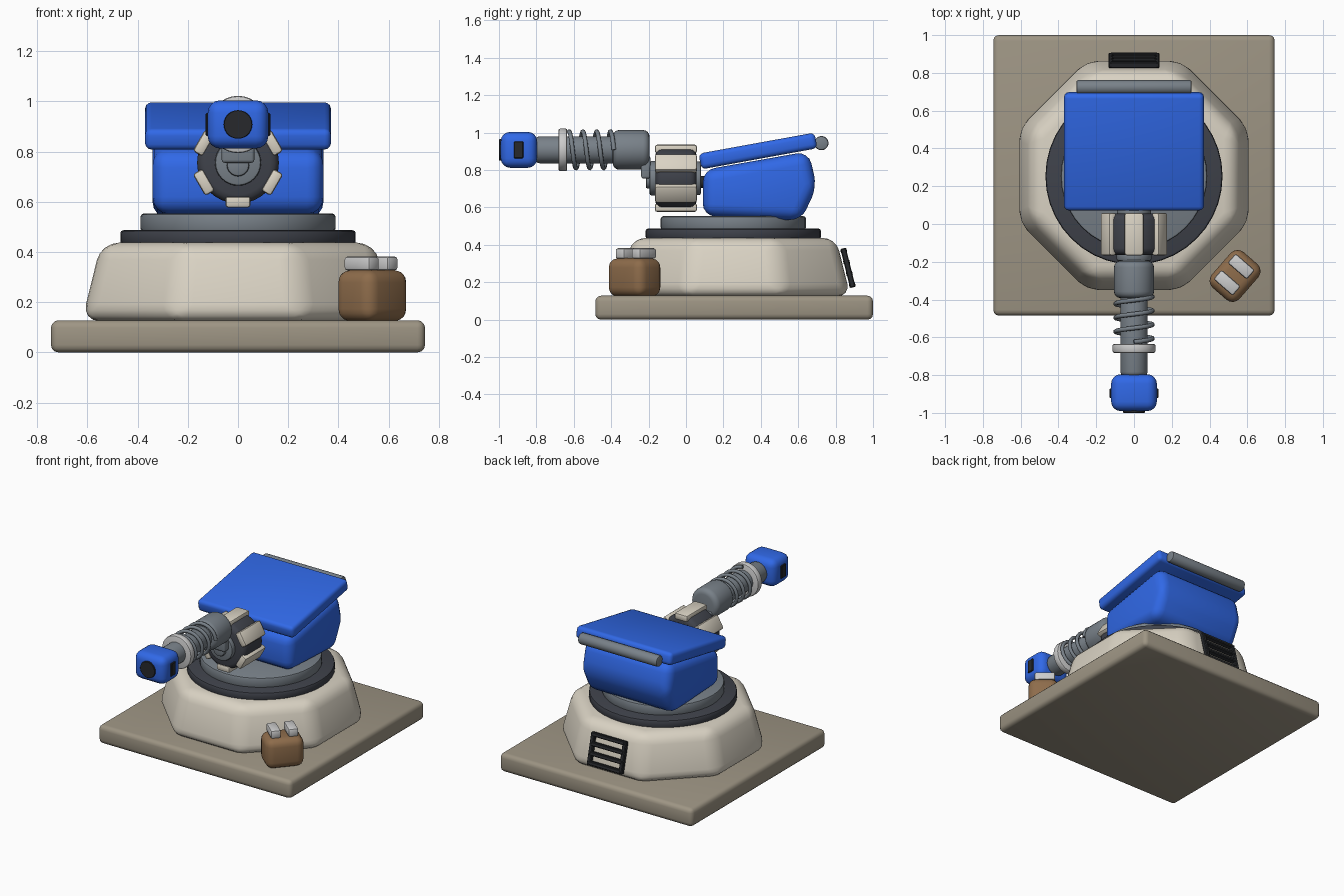
import bpy, bmesh
from math import radians, pi, sin, cos
from mathutils import Matrix, Vector

if "Cube" in bpy.data.objects:
    bpy.data.objects.remove(bpy.data.objects["Cube"])

MATS = {}
COLOURS = {
    "tan": (0.34, 0.30, 0.23), "cream": (0.70, 0.65, 0.55), "blue": (0.03, 0.14, 0.80),
    "brown": (0.27, 0.15, 0.07), "dark": (0.05, 0.055, 0.07), "black": (0.02, 0.022, 0.025),
    "steel": (0.19, 0.22, 0.25), "light": (0.55, 0.56, 0.56),
}
for key, rgb in COLOURS.items():
    MATS[key] = bpy.data.materials.new(key)
    MATS[key].diffuse_color = (*rgb, 1)


def finish(bm, name, mat, bevel=0.0, segs=3, min_angle=25):
    """Bevel the sharp edges, make the object, smooth it by angle."""
    bmesh.ops.recalc_face_normals(bm, faces=bm.faces)
    if bevel:
        edges = [e for e in bm.edges if e.calc_face_angle(0) > radians(min_angle)]
        bmesh.ops.bevel(bm, geom=edges, offset=bevel, segments=segs, profile=0.5,
                        affect='EDGES', clamp_overlap=True)
    me = bpy.data.meshes.new(name)
    bm.to_mesh(me)
    bm.free()
    ob = bpy.data.objects.new(name, me)
    bpy.context.collection.objects.link(ob)
    me.materials.append(MATS[mat])
    bpy.ops.object.select_all(action='DESELECT')
    bpy.context.view_layer.objects.active = ob
    ob.select_set(True)
    bpy.ops.object.shade_smooth_by_angle(angle=radians(35))
    return ob


def box(name, mat, loc, size, bevel=0.01, segs=3, rot=(0, 0, 0)):
    bm = bmesh.new()
    bmesh.ops.create_cube(bm, size=1)
    bmesh.ops.scale(bm, vec=size, verts=bm.verts)
    ob = finish(bm, name, mat, bevel, segs)
    ob.location, ob.rotation_euler = loc, rot
    return ob


def cyl(name, mat, a, b, r, r2=None, sides=32, bevel=0.01, segs=2, turn=0):
    """Cylinder or cone from point a to point b."""
    a, b = Vector(a), Vector(b)
    bm = bmesh.new()
    bmesh.ops.create_cone(bm, cap_ends=True, segments=sides, radius1=r,
                          radius2=r if r2 is None else r2, depth=(b - a).length)
    bmesh.ops.rotate(bm, cent=(0, 0, 0), matrix=Matrix.Rotation(turn, 3, 'Z'), verts=bm.verts)
    ob = finish(bm, name, mat, bevel, segs)
    ob.rotation_euler = (b - a).to_track_quat('Z', 'Y').to_euler()
    ob.location = (a + b) / 2
    return ob


CY = 0.257   # turntable centre
HZ = 0.756   # drum axis height
AZ = 0.908   # barrel axis height

# Base slab and eight-sided housing
box("base_plate", "tan", (0, 0.2575, 0.064), (1.49, 1.485, 0.128), 0.03)
k = 1 / cos(pi / 8)
cyl("housing", "cream", (0, CY, 0.125), (0, CY, 0.437), 0.622 * k, 0.545 * k,
    sides=8, bevel=0.07, segs=4, turn=pi / 8)

# Turntable rings
cyl("turntable_ring", "dark", (0, CY - 0.004, 0.43), (0, CY - 0.004, 0.487), 0.469, sides=40, bevel=0.013)
cyl("turntable_disc", "steel", (0, CY - 0.004, 0.48), (0, CY - 0.004, 0.553), 0.388, sides=40, bevel=0.012)

# Turret body: side profile extruded across
profile = [(0.09, 0.555), (0.615, 0.53), (0.70, 0.71), (0.655, 0.90), (0.09, 0.80)]
bm = bmesh.new()
face = bm.faces.new([bm.verts.new((-0.34, y, z)) for y, z in profile])
ext = bmesh.ops.extrude_face_region(bm, geom=[face])
bmesh.ops.translate(bm, vec=(0.68, 0, 0),
                    verts=[v for v in ext["geom"] if isinstance(v, bmesh.types.BMVert)])
finish(bm, "turret_body", "blue", 0.065, 4, 10)

# Sloping lid and rear rod
box("lid", "blue", (0, 0.385, 0.902), (0.74, 0.63, 0.085), 0.025, 3, (radians(10.3), 0, 0))
cyl("rear_rod", "steel", (-0.305, 0.724, 0.944), (0.305, 0.724, 0.944), 0.038, sides=20)

# Drum with six cream pads around the y axis
cyl("drum", "dark", (0, -0.163, HZ), (0, 0.055, HZ), 0.163, sides=32, bevel=0.035, segs=3)
for i in range(6):
    a = i * pi / 3
    box(f"drum_pad_{i + 1}", "cream", (0.157 * sin(a), -0.054, HZ + 0.157 * cos(a)),
        (0.10, 0.225, 0.045), 0.012, 2, (0, a, 0))
cyl("drum_front_flange", "steel", (0, -0.195, HZ), (0, -0.15, HZ), 0.092)
cyl("drum_front_cap", "steel", (0, -0.215, HZ - 0.01), (0, -0.18, HZ - 0.01), 0.045, sides=20)
cyl("drum_rear_flange", "steel", (0, 0.045, HZ), (0, 0.08, HZ), 0.09)
cyl("drum_axle", "black", (0, 0.04, 0.737), (0, 0.16, 0.737), 0.032, sides=16)

# Barrel: bracket, bulb, tube and collar
box("barrel_bracket", "steel", (0, -0.215, 0.815), (0.13, 0.05, 0.12), 0.012)
cyl("barrel_bulb", "steel", (0, -0.392, AZ), (0, -0.195, AZ), 0.106, bevel=0.035, segs=4)
cyl("barrel_tube", "steel", (0, -0.805, AZ), (0, -0.36, AZ), 0.072, bevel=0.022, segs=3)
cyl("barrel_collar", "light", (0, -0.682, AZ), (0, -0.635, AZ), 0.114, bevel=0.01)

# Coil spring around the barrel
turns, steps = 3.25, 78
cu = bpy.data.curves.new("spring_path", 'CURVE')
cu.dimensions = '3D'
cu.bevel_depth, cu.bevel_resolution, cu.use_fill_caps = 0.012, 2, True
sp = cu.splines.new('POLY')
sp.points.add(steps)
for i, p in enumerate(sp.points):
    t = 2 * pi * turns * i / steps
    p.co = (0.098 * sin(t), -0.625 + 0.24 * i / steps, AZ + 0.098 * cos(t), 1)
cu.materials.append(MATS["steel"])
for s in cu.splines:
    s.use_smooth = True
spring = bpy.data.objects.new("spring", cu)
bpy.context.collection.objects.link(spring)

# Muzzle head with bore and side plates
box("muzzle", "blue", (0, -0.893, AZ), (0.242, 0.195, 0.192), 0.05, 4)
cyl("muzzle_bore", "black", (0, -1.0, AZ), (0, -0.96, AZ), 0.057, sides=28, bevel=0.002, segs=1)
for s, side in ((-1, "left"), (1, "right")):
    box(f"muzzle_plate_{side}", "black", (0.115 * s, -0.895, AZ), (0.03, 0.05, 0.09), 0.004, 1)

# Pouch on the front right corner with two pale blocks
turn = radians(49)
box("pouch", "brown", (0.535, -0.275, 0.226), (0.25, 0.195, 0.205), 0.05, 4, (0, 0, turn))
for n, d in ((1, -0.057), (2, 0.057)):
    box(f"pouch_block_{n}", "light", (0.53 + d * cos(turn), -0.268 + d * sin(turn), 0.354),
        (0.066, 0.135, 0.056), 0.012, 2, (0, 0, turn))

# Rear vent: dark frame and bars lying on the sloped wall
tilt = radians(14)


def vent(name, x, h, size):
    box(name, "black", (x, 0.866 - h * sin(tilt), 0.277 + h * cos(tilt)), size, 0.005, 1, (tilt, 0, 0))


for s, side in ((-1, "left"), (1, "right")):
    vent(f"vent_side_{side}", 0.122 * s, 0, (0.028, 0.03, 0.215))
for i in range(4):
    vent(f"vent_bar_{i + 1}", 0, -0.094 + i * 0.0627, (0.25, 0.034, 0.026))

for m in bpy.data.materials:
    if m.users and not m.is_grease_pencil:
        m.use_nodes = True
        m.node_tree.nodes["Principled BSDF"].inputs["Base Color"].default_value = m.diffuse_color
